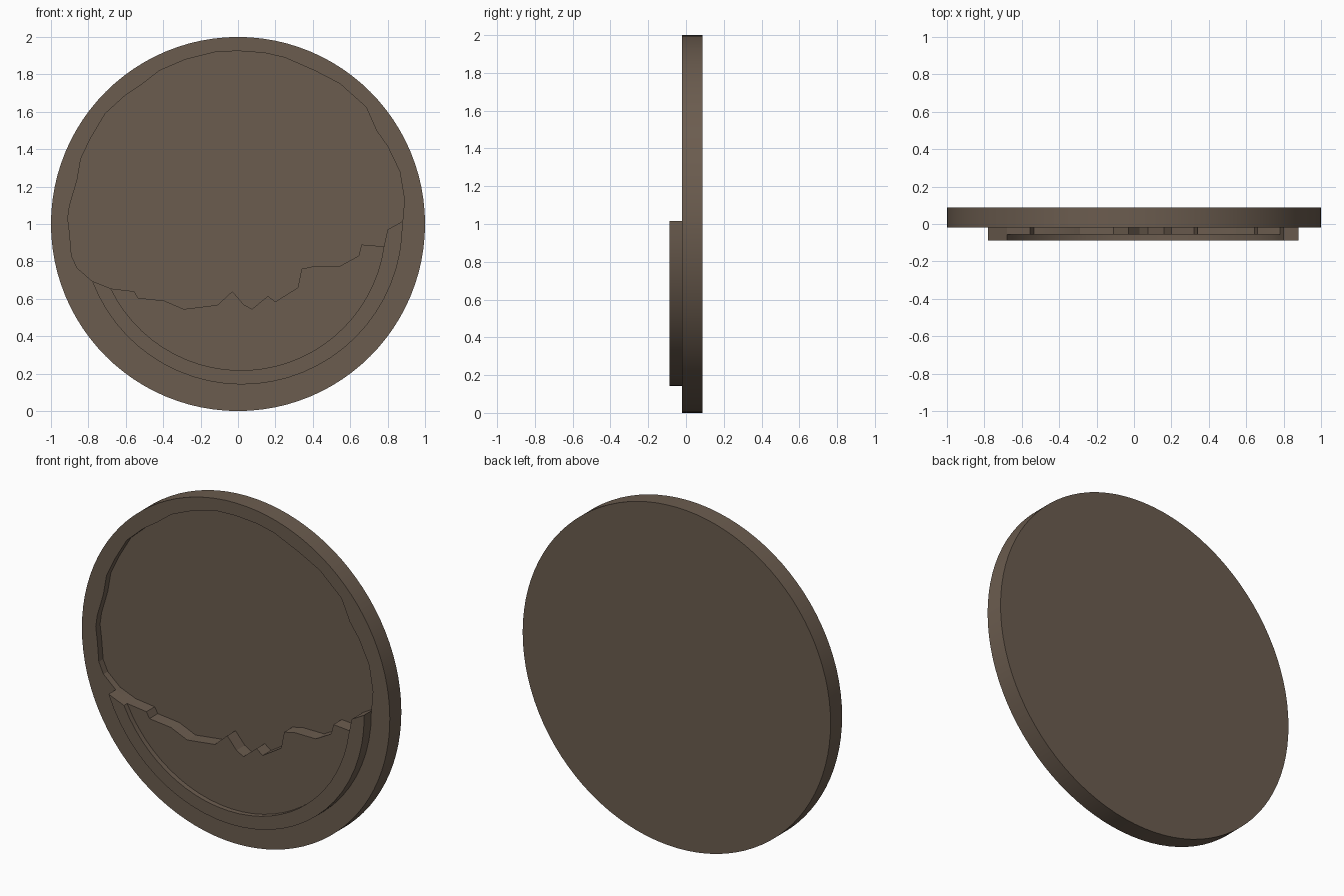
import bpy, bmesh, math

if "Cube" in bpy.data.objects:
    bpy.data.objects.remove(bpy.data.objects["Cube"])

BACK, FRONT, FLOOR = 0.087, -0.02, 0.02     # disc back, disc front, recess floor (y)
PANEL, RIM = -0.057, -0.087                 # raised panel and raised rim fronts (y)

mat = bpy.data.materials.new("dark brown")
mat.diffuse_color = (0.148, 0.108, 0.078, 1)
mat.use_nodes = True
mat.node_tree.nodes["Principled BSDF"].inputs["Base Color"].default_value = mat.diffuse_color


def prism(name, pts, y0, y1, smooth=True):
    """Extrude an x-z outline from y0 to y1."""
    bm = bmesh.new()
    face = bm.faces.new([bm.verts.new((x, y0, z)) for x, z in pts])
    new = bmesh.ops.extrude_face_region(bm, geom=[face])["geom"]
    for v in new:
        if isinstance(v, bmesh.types.BMVert):
            v.co.y = y1
    bmesh.ops.recalc_face_normals(bm, faces=bm.faces)
    me = bpy.data.meshes.new(name)
    bm.to_mesh(me)
    bm.free()
    me.materials.append(mat)
    ob = bpy.data.objects.new(name, me)
    bpy.context.collection.objects.link(ob)
    if smooth:
        shade(ob)
    return ob


def shade(ob):
    bpy.ops.object.select_all(action='DESELECT')
    ob.select_set(True)
    bpy.context.view_layer.objects.active = ob
    bpy.ops.object.shade_smooth_by_angle(angle=math.radians(20))


def arc(p, q, cx, cz, n=28):
    """Lower arc from left point p to right point q, radius blended between them."""
    r0, r1 = (math.hypot(a - cx, b - cz) for a, b in (p, q))
    a0, a1 = (math.atan2(b - cz, a - cx) % math.tau for a, b in (p, q))
    if a1 < a0:
        a1 += math.tau
    out = []
    for i in range(n + 1):
        t = i / n
        r, a = r0 + (r1 - r0) * t, a0 + (a1 - a0) * t
        out.append((cx + r * math.cos(a), cz + r * math.sin(a)))
    return out


# Outline of the hollow, clockwise from lower left to the right end
hollow = [(-.78, .695), (-.86, .765), (-.89, .83), (-.90, .95), (-.91, 1.03), (-.90, 1.1),
          (-.86, 1.235), (-.84, 1.35), (-.79, 1.455), (-.71, 1.59), (-.60, 1.69), (-.51, 1.75),
          (-.42, 1.82), (-.28, 1.88), (-.12, 1.92), (0, 1.925), (.14, 1.915), (.25, 1.89),
          (.41, 1.82), (.545, 1.75), (.685, 1.625), (.74, 1.50), (.80, 1.415), (.865, 1.28),
          (.89, 1.13), (.88, 1.015)]
# Broken edge, right to left
jagged = [(.78, .88), (.66, .89), (.645, .83), (.545, .775), (.41, .775), (.34, .76),
          (.32, .66), (.20, .585), (.16, .615), (.075, .545), (.03, .57), (-.03, .64),
          (-.11, .567), (-.29, .545), (-.395, .59), (-.535, .605), (-.555, .64), (-.68, .655)]
step = (.80, .97)

# Round disc with the hollow cut into its front
circle = [(math.cos(math.tau * i / 96), 1 + math.sin(math.tau * i / 96)) for i in range(96)]
disc = prism("round_disc", circle, FRONT, BACK, False)
cutter = prism("hollow_cutter", hollow + [step] + jagged, FRONT - 0.1, FLOOR, False)
cut = disc.modifiers.new("hollow", 'BOOLEAN')
cut.operation, cut.solver, cut.object = 'DIFFERENCE', 'EXACT', cutter
bpy.context.view_layer.objects.active = disc
bpy.ops.object.modifier_apply(modifier=cut.name)
bpy.data.objects.remove(cutter)
shade(disc)

# Raised panel under the broken edge
inner = arc(jagged[-1], jagged[0], .02, .99)
prism("lower_panel", jagged + inner[1:-1], FRONT, PANEL)

# Raised crescent rim around the panel
outer = arc(hollow[0], hollow[-1], .02, 1.0)
prism("crescent_rim", outer + [step] + inner[::-1], FRONT, RIM)
